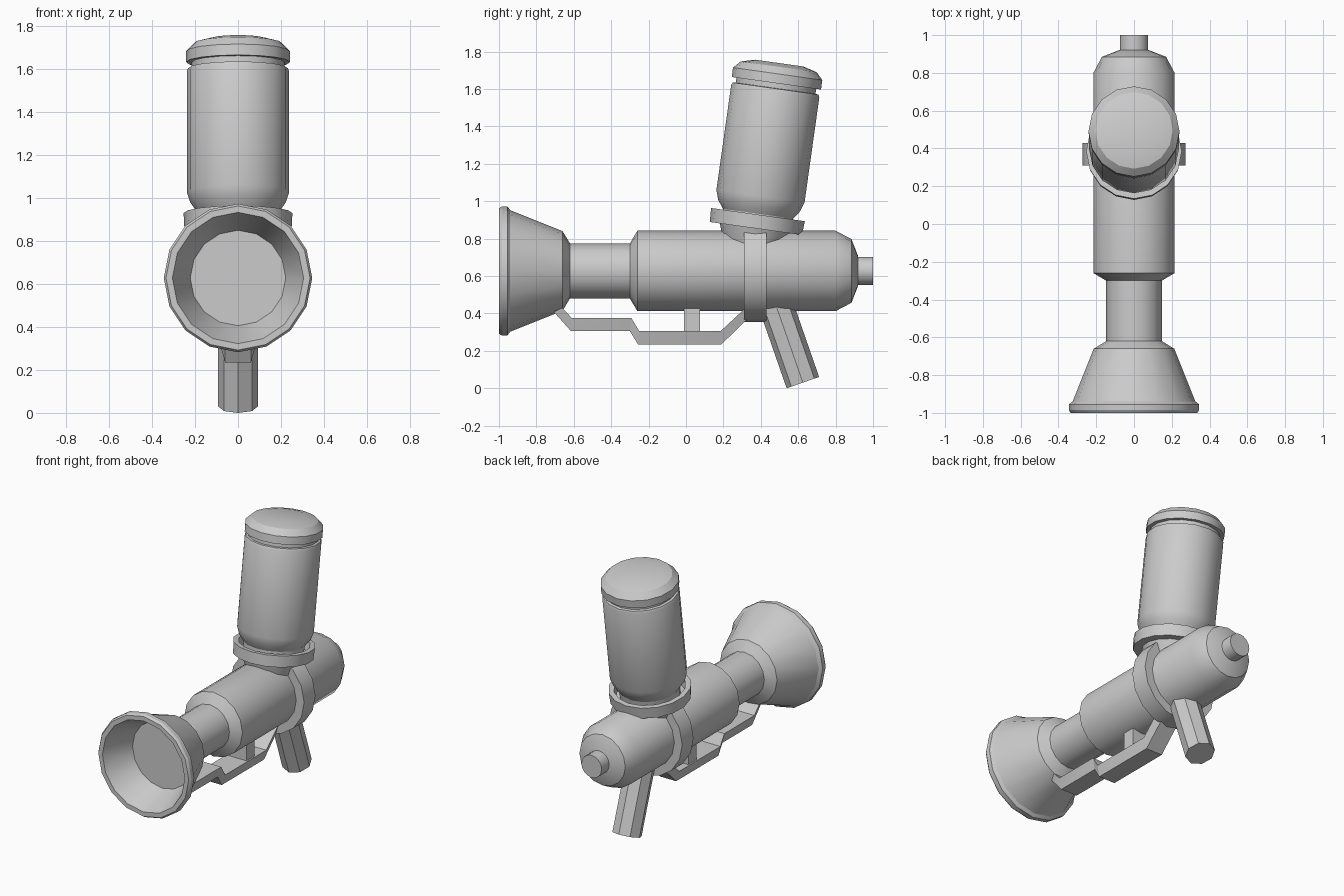
import bpy, bmesh
from math import radians, sin, cos, pi
from mathutils import Matrix

if "Cube" in bpy.data.objects:
    bpy.data.objects.remove(bpy.data.objects["Cube"])

AXIS_Z = 0.627          # height of the barrel axis
TANK_BASE = (0, 0.374, 0.854)


def finish(name, bm, angle=30):
    bmesh.ops.remove_doubles(bm, verts=bm.verts, dist=1e-5)
    bmesh.ops.recalc_face_normals(bm, faces=bm.faces)
    mesh = bpy.data.meshes.new(name)
    bm.to_mesh(mesh)
    bm.free()
    ob = bpy.data.objects.new(name, mesh)
    bpy.context.collection.objects.link(ob)
    bpy.ops.object.select_all(action='DESELECT')
    ob.select_set(True)
    bpy.context.view_layer.objects.active = ob
    bpy.ops.object.shade_smooth_by_angle(angle=radians(angle))
    return ob


def lathe(name, profile, origin, tilt, sides=16, angle=30):
    """Spin (height, radius) pairs about local z, then tilt about x."""
    bm = bmesh.new()
    rings = [[bm.verts.new((r * cos(2 * pi * i / sides), r * sin(2 * pi * i / sides), t))
              for i in range(sides)] for t, r in profile]
    for a, b in zip(rings, rings[1:]):
        for i in range(sides):
            j = (i + 1) % sides
            bm.faces.new((a[i], a[j], b[j], b[i]))
    # close open ends that are not on the axis
    for ring, (t, r) in ((rings[0], profile[0]), (rings[-1], profile[-1])):
        if r > 0:
            bm.faces.new(ring)
    m = Matrix.Translation(origin) @ Matrix.Rotation(radians(tilt), 4, 'X')
    bmesh.ops.transform(bm, matrix=m, verts=bm.verts)
    return finish(name, bm, angle)


# barrel: recessed nozzle bell, neck, main chamber, rounded rear and tail plug
lathe("barrel", [
    (-0.80, 0.222), (-1.0, 0.305), (-1.0, 0.335), (-0.985, 0.345), (-0.955, 0.345),
    (-0.94, 0.325), (-0.66, 0.213), (-0.62, 0.147), (-0.30, 0.147), (-0.26, 0.215),
    (0.80, 0.215), (0.885, 0.17), (0.92, 0.08)], (0, 0, AXIS_Z), -90)
lathe("tail_plug", [(0.85, 0.075), (1.0, 0.075)], (0, 0, AXIS_Z), -90)

# clamp band around the chamber
lathe("clamp_band", [(0.31, 0.2), (0.31, 0.273), (0.43, 0.273), (0.43, 0.2)],
      (0, 0, AXIS_Z), -90)

# tank socket, tank and cap, all leaning back
lathe("tank_socket", [
    (-0.15, 0.14), (-0.05, 0.178), (0, 0.195), (0, 0.249), (0.075, 0.253),
    (0.075, 0.22), (0.02, 0.21)], TANK_BASE, -8)
lathe("tank", [
    (0.01, 0.185), (0.08, 0.19), (0.125, 0.222), (0.175, 0.238), (0.74, 0.238),
    (0.755, 0.232), (0.757, 0.215), (0.80, 0.215)], TANK_BASE, -8)
lathe("tank_cap", [
    (0.784, 0.215), (0.784, 0.241), (0.835, 0.241), (0.873, 0.205), (0.893, 0.13)],
    TANK_BASE, -8)

# octagonal grip
lathe("grip", [(0, 0.092), (0.46, 0.092)], (0, 0.625, 0.03), 19.2, sides=8)

# lower guard rail: (outer y, outer z, inner y, inner z)
stations = [
    (-0.74, 0.445, -0.69, 0.46), (-0.615, 0.305, -0.61, 0.375),
    (-0.30, 0.305, -0.292, 0.375), (-0.257, 0.235, -0.25, 0.305),
    (0.19, 0.235, 0.185, 0.305), (0.36, 0.40, 0.33, 0.44)]
bm = bmesh.new()
sections = [[bm.verts.new(p) for p in (
    (-0.06, yo, zo), (0.06, yo, zo), (0.08, yi, zi), (-0.08, yi, zi))]
    for yo, zo, yi, zi in stations]
for a, b in zip(sections, sections[1:]):
    for i in range(4):
        j = (i + 1) % 4
        bm.faces.new((a[i], a[j], b[j], b[i]))
bm.faces.new(sections[0])
bm.faces.new(sections[-1])
finish("guard_rail", bm, 20)

# post joining rail to chamber
bm = bmesh.new()
bmesh.ops.create_cube(bm, size=1, matrix=Matrix.Translation((0, 0.033, 0.36))
                      @ Matrix.Diagonal((0.14, 0.085, 0.16, 1)))
finish("guard_post", bm)
